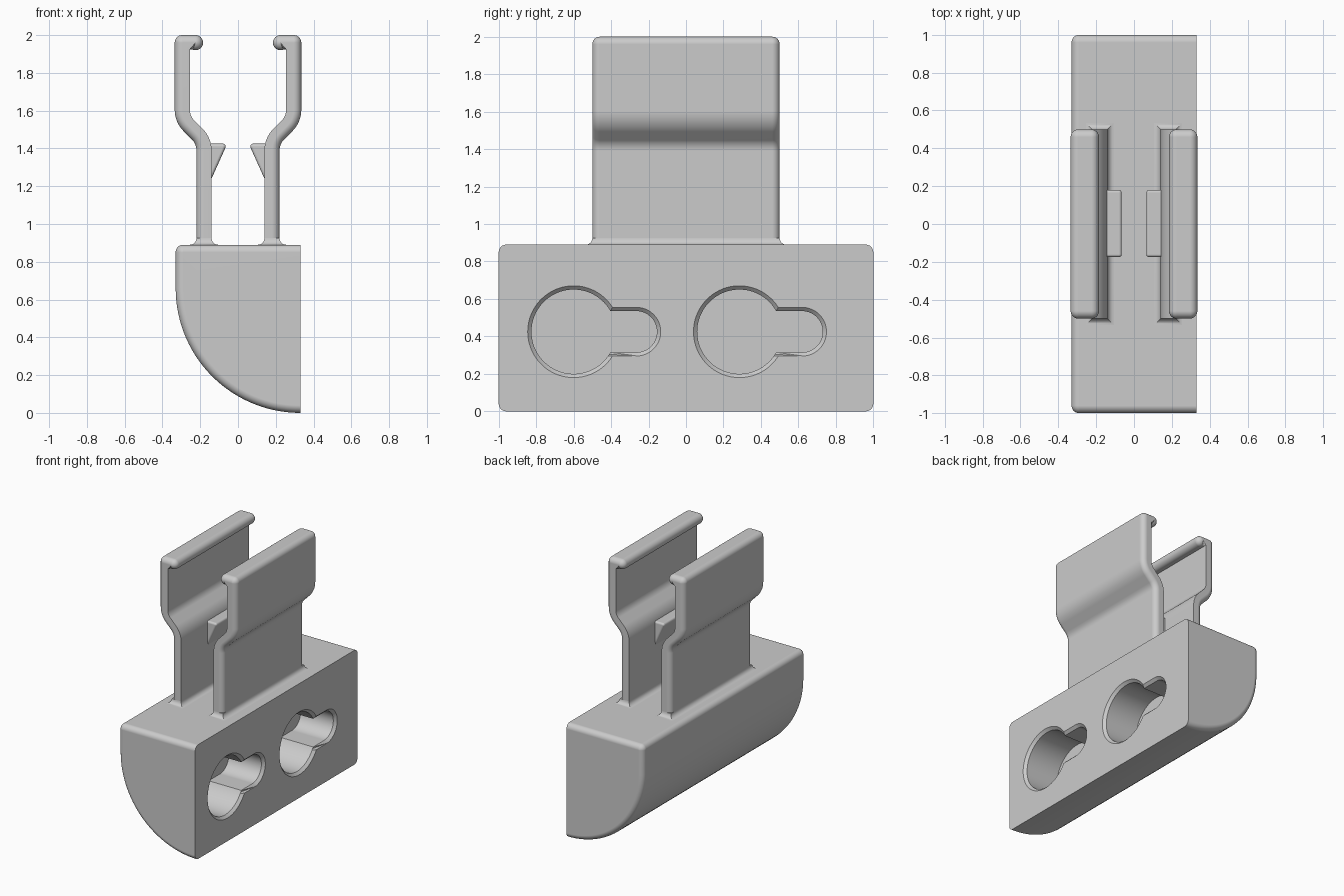
import bpy, bmesh
from math import sin, cos, radians, degrees, sqrt, asin, pi

cube = bpy.data.objects.get("Cube")
if cube:
    bpy.data.objects.remove(cube)

grey = bpy.data.materials.new("light_grey")
grey.use_nodes = True
colour = (0.6, 0.6, 0.6, 1)
grey.diffuse_color = colour
grey.node_tree.nodes["Principled BSDF"].inputs["Base Color"].default_value = colour

CONVEX, CONCAVE, FIXED = -1, 1, 0


def outline(arcs, inset=0, steps=8):
    """Points of (centre a, centre b, radius, start, end, kind) arcs joined by lines."""
    points = []
    for a, b, r, start, end, kind in arcs:
        n = 1 if start == end else max(steps, int(abs(end - start) / 3))
        for i in range(n + (n > 1)):
            t = radians(start + (end - start) * i / n)
            rad = r + kind * inset
            points.append((a + rad * cos(t), b + rad * sin(t)))
    return points


def skin(name, rings):
    """Closed solid through a list of matching rings."""
    bm = bmesh.new()
    loops = [[bm.verts.new(p) for p in ring] for ring in rings]
    n = len(loops[0])
    for low, high in zip(loops, loops[1:]):
        for i in range(n):
            j = (i + 1) % n
            bm.faces.new((low[i], low[j], high[j], high[i]))
    bm.faces.new(loops[0][::-1])
    bm.faces.new(loops[-1])
    bmesh.ops.remove_doubles(bm, verts=bm.verts, dist=1e-5)
    bmesh.ops.recalc_face_normals(bm, faces=bm.faces)
    mesh = bpy.data.meshes.new(name)
    bm.to_mesh(mesh)
    bm.free()
    mesh.materials.append(grey)
    obj = bpy.data.objects.new(name, mesh)
    bpy.context.collection.objects.link(obj)
    return obj


def rounded_extrusion(name, arcs, y0, y1, r, steps=6):
    """Extrude an x-z outline along y, with rounded end edges."""
    ends = [(r * (1 - cos(t)), r * (1 - sin(t)))
            for t in (pi / 2 * i / steps for i in range(steps + 1))]
    stations = [(y0 + s, d) for d, s in reversed(ends)]
    stations += [(y1 - s, d) for d, s in ends]
    return skin(name, [[(x, y, z) for x, z in outline(arcs, d)] for y, d in stations])


def finish(obj, mirrored=False):
    bpy.ops.object.select_all(action='DESELECT')
    obj.select_set(True)
    bpy.context.view_layer.objects.active = obj
    bpy.ops.object.shade_smooth_by_angle(angle=radians(30))
    if mirrored:
        obj.modifiers.new("Mirror", 'MIRROR').use_mirror_merge = False
    obj.modifiers.new("Normals", 'WEIGHTED_NORMAL').keep_sharp = True


# Quarter-round body
FACE, TOP = 0.33, 0.89
body = rounded_extrusion("body", [
    (FACE, 0.66, 0.66, 270, 180, CONVEX),
    (-0.29, TOP - 0.04, 0.04, 180, 90, CONVEX),
    (FACE, TOP, 0, 90, 90, CONVEX)], -1, 1, 0.04)


# Chamfered keyholes cut in the flat side
def keyhole(cy, cz, d):
    big, small = 0.245 - d, 0.13 - d
    a = degrees(asin(small / big))
    return outline([(cy, cz, big, a, 360 - a, FIXED),
                    (cy + 0.335, cz, small, -90, 90, FIXED)])


for i, cy in enumerate((-0.6, 0.285)):
    layers = ((FACE + 0.05, 0), (FACE, 0), (FACE - 0.02, 0.02), (FACE - 0.3, 0.02))
    cutter = skin(f"keyhole_cutter_{i + 1}",
                  [[(x, y, z) for y, z in keyhole(cy, 0.425, d)] for x, d in layers])
    cutter.hide_render = True
    cutter.hide_set(True)
    cut = body.modifiers.new("Keyhole", 'BOOLEAN')
    cut.operation, cut.solver, cut.object = 'DIFFERENCE', 'EXACT', cutter
    bpy.context.view_layer.objects.active = body
    bpy.ops.object.modifier_apply(modifier=cut.name)
finish(body)

# Spring clip walls: outer side, hooked bead, inner side
clips = rounded_extrusion("clip_walls", [
    (-0.22, TOP - 0.02, 0, 180, 180, CONVEX),
    (-0.30, 1.39, 0.08, 0, 45, CONCAVE),
    (-0.175, 1.605, 0.16, 225, 180, CONVEX),
    (-0.295, 1.96, 0.04, 180, 90, CONVEX),
    (-0.225, 1.96, 0.04, 90, -110, CONVEX),
    (-0.255, 1.925, 0, 0, 0, FIXED),
    (-0.175, 1.605, 0.08, 180, 225, FIXED),
    (-0.30, 1.39, 0.16, 45, 0, FIXED),
    (-0.14, TOP - 0.02, 0, 0, 0, FIXED)], -0.5, 0.5, 0.04)
finish(clips, mirrored=True)

# Wedge catches on the inner faces
catches = rounded_extrusion("catches", [
    (-0.17, 1.425, 0, 90, 90, CONVEX),
    (-0.08, 1.41, 0.015, 90, -27, CONVEX),
    (-0.14, 1.24, 0, -27, -27, CONVEX),
    (-0.17, 1.24, 0, 0, 0, FIXED)], -0.175, 0.18, 0.015)
finish(catches, mirrored=True)

# Flared fillets where the walls meet the body
rings = []
for i in range(7):
    t = pi / 2 * i / 6
    e, z = 0.035 * (1 - sin(t)), TOP + 0.035 * (1 - cos(t))
    rings.append([(-0.22 - e, -0.5 - e, z), (-0.14 + e, -0.5 - e, z),
                  (-0.14 + e, 0.5 + e, z), (-0.22 - e, 0.5 + e, z)])
finish(skin("wall_fillets", rings), mirrored=True)
